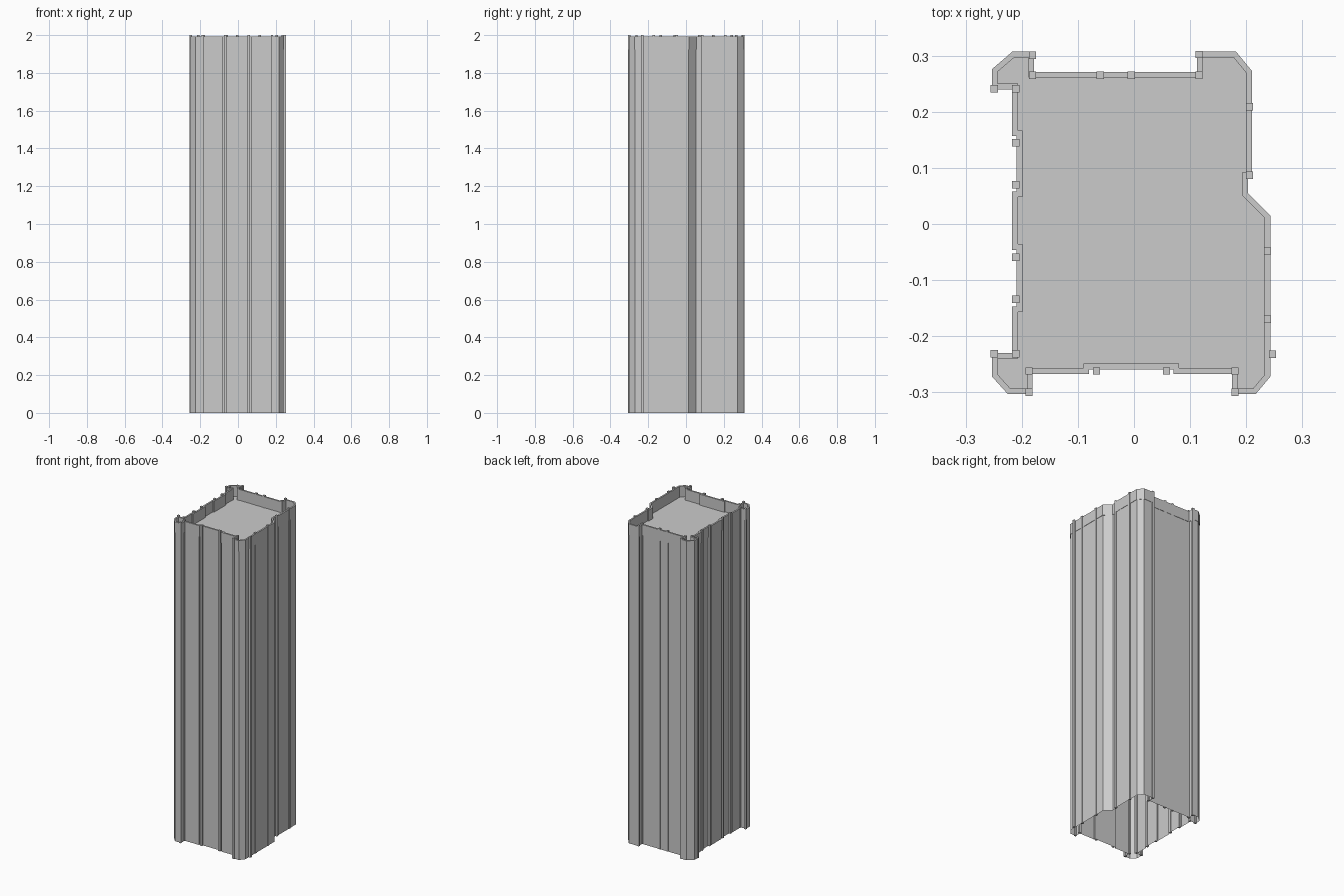
import bpy, bmesh
from mathutils import Vector

cube = bpy.data.objects.get("Cube")
if cube:
    bpy.data.objects.remove(cube)

ROOF, RIM, TOP = 1.925, 1.993, 2.0
WALL, OVERHANG, RECESS, POST = 0.010, 0.002, 0.008, 0.013

grey = bpy.data.materials.new("concrete grey")
grey.use_nodes = True
colour = (0.6, 0.6, 0.6, 1)
grey.diffuse_color = colour
grey.node_tree.nodes["Principled BSDF"].inputs["Base Color"].default_value = colour


def finish(name, bm):
    mesh = bpy.data.meshes.new(name)
    bmesh.ops.recalc_face_normals(bm, faces=bm.faces)
    bm.to_mesh(mesh)
    bm.free()
    mesh.materials.append(grey)
    obj = bpy.data.objects.new(name, mesh)
    bpy.context.collection.objects.link(obj)
    return obj


def inset(points, d):
    """Offset a clockwise outline inwards with mitred corners."""
    result = []
    for i, p in enumerate(points):
        a = (p - points[i - 1]).normalized()
        b = (points[(i + 1) % len(points)] - p).normalized()
        na, nb = Vector((a.y, -a.x)), Vector((b.y, -b.x))
        result.append(p + (na + nb) * d / (1 + na.dot(nb)))
    return result


def loop(bm, points, z):
    return [bm.verts.new((p.x, p.y, z)) for p in points]


def bridge(bm, lower, upper):
    for i in range(len(lower)):
        bm.faces.new((lower[i - 1], lower[i], upper[i], upper[i - 1]))


def recessed_left(low, high):
    x = -0.217
    return [(x, low), (x + RECESS, low), (x + RECESS, high), (x, high)]


# Clockwise outline: corner bays joined by stepped walls
outline = [(-0.181, -0.303), (-0.225, -0.303), (-0.253, -0.272), (-0.253, -0.23), (-0.217, -0.23)]
outline += recessed_left(-0.147, -0.046) + recessed_left(0.058, 0.157)
outline += [(-0.217, 0.24), (-0.253, 0.24), (-0.253, 0.276), (-0.217, 0.307), (-0.178, 0.307),
            (-0.178, 0.271), (0.112, 0.271), (0.112, 0.307), (0.182, 0.307), (0.21, 0.273),
            (0.21, 0.083), (0.203, 0.083), (0.203, 0.055), (0.243, 0.015), (0.243, -0.272),
            (0.217, -0.303), (0.175, -0.303), (0.175, -0.267), (0.07, -0.267),
            (0.07, -0.267 + RECESS), (-0.08, -0.267 + RECESS), (-0.08, -0.267), (-0.181, -0.267)]
outline = [Vector(p) for p in outline]

# Tower walls and roof, open underneath
bm = bmesh.new()
body = inset(outline, OVERHANG)
base, top = loop(bm, body, 0), loop(bm, body, ROOF)
bridge(bm, base, top)
bm.faces.new(top)
finish("tower_walls_and_roof", bm)

# Parapet ring around the roof
bm = bmesh.new()
inner = inset(outline, WALL)
rings = [loop(bm, outline, ROOF), loop(bm, outline, RIM), loop(bm, inner, RIM), loop(bm, inner, ROOF)]
for k in range(4):
    bridge(bm, rings[k], rings[(k + 1) % 4])
finish("parapet", bm)

# Square pilasters at bay corners and along each wall
posts = {
    "front": [(x, -0.262) for x in (-0.187, -0.067, 0.058, 0.18)] + [(-0.187, -0.3), (0.18, -0.3)],
    "back": [(x, 0.265) for x in (-0.181, -0.06, -0.005, 0.116)] + [(-0.181, 0.301), (0.116, 0.302)],
    "right": [(-0.211, y) for y in (-0.231, -0.134, -0.059, 0.07, 0.145, 0.241)]
             + [(-0.249, -0.231), (-0.249, 0.241)],
    "left": [(0.206, 0.209), (0.206, 0.087), (0.238, -0.048), (0.238, -0.17), (0.247, -0.232)],
}
for side, places in posts.items():
    bm = bmesh.new()
    for x, y in places:
        made = bmesh.ops.create_cube(bm, size=1)["verts"]
        bmesh.ops.scale(bm, vec=(POST, POST, TOP), verts=made)
        bmesh.ops.translate(bm, vec=(x, y, TOP / 2), verts=made)
    finish(side + "_pilasters", bm)
